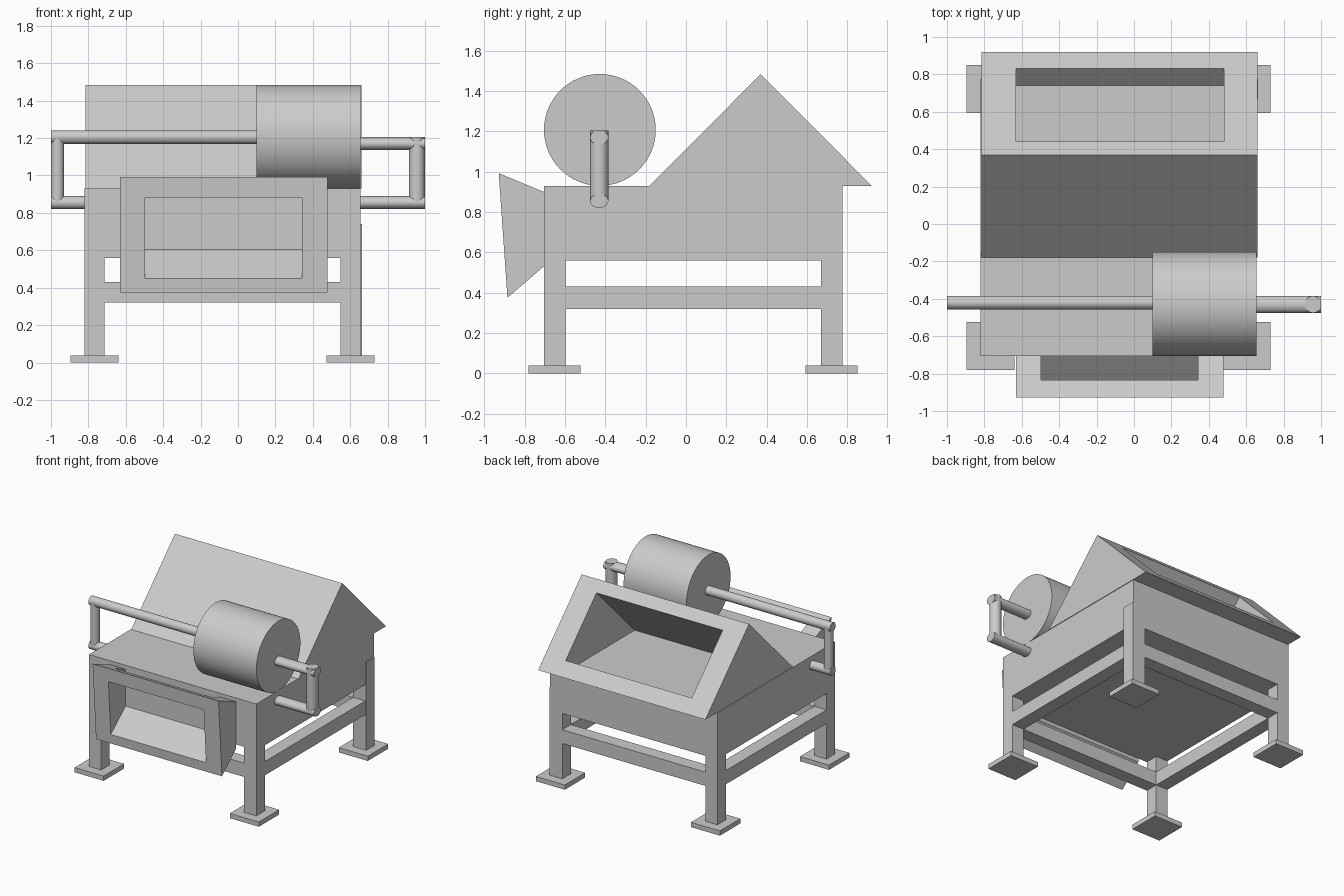
import bpy, bmesh, math
from mathutils import Matrix, Vector

default = bpy.data.objects.get("Cube")
if default:
    bpy.data.objects.remove(default, do_unlink=True)

grey = bpy.data.materials.new("plain_grey")
grey.use_nodes = True
grey.diffuse_color = (0.6, 0.6, 0.6, 1)
grey.node_tree.nodes["Principled BSDF"].inputs["Base Color"].default_value = (0.6, 0.6, 0.6, 1)


def finish(name, bm):
    bmesh.ops.recalc_face_normals(bm, faces=bm.faces)
    mesh = bpy.data.meshes.new(name)
    bm.to_mesh(mesh)
    bm.free()
    mesh.materials.append(grey)
    obj = bpy.data.objects.new(name, mesh)
    bpy.context.collection.objects.link(obj)
    return obj


def select(obj):
    bpy.ops.object.select_all(action='DESELECT')
    obj.select_set(True)
    bpy.context.view_layer.objects.active = obj


def prism(name, x0, x1, profile):
    """Extrude a (y, z) profile along x."""
    bm = bmesh.new()
    face = bm.faces.new([bm.verts.new((x0, y, z)) for y, z in profile])
    out = bmesh.ops.extrude_face_region(bm, geom=[face])
    verts = [g for g in out["geom"] if isinstance(g, bmesh.types.BMVert)]
    bmesh.ops.translate(bm, verts=verts, vec=(x1 - x0, 0, 0))
    return finish(name, bm)


def box(name, x0, x1, y0, y1, z0, z1):
    return prism(name, x0, x1, [(y0, z0), (y1, z0), (y1, z1), (y0, z1)])


def rod(name, start, end, ra, rb):
    """Cylinder along x or z; ra is its half width in y, rb in the other direction."""
    a, b = Vector(start), Vector(end)
    along_x = abs(b.x - a.x) > abs(b.z - a.z)
    turn = Matrix.Rotation(math.pi / 2, 4, 'Y') if along_x else Matrix.Identity(4)
    bm = bmesh.new()
    bmesh.ops.create_cone(bm, cap_ends=True, segments=64, radius1=1, radius2=1,
                          depth=(b - a).length,
                          matrix=Matrix.Translation((a + b) / 2) @ turn @ Matrix.Diagonal((rb, ra, 1, 1)))
    obj = finish(name, bm)
    select(obj)
    bpy.ops.object.shade_smooth_by_angle(angle=math.radians(35))
    return obj


def cut(obj, cutter):
    cutter.hide_render = True
    mod = obj.modifiers.new("opening", 'BOOLEAN')
    mod.operation = 'DIFFERENCE'
    mod.solver = 'EXACT'
    mod.object = cutter
    select(obj)
    bpy.ops.object.modifier_apply(modifier=mod.name)
    bpy.data.objects.remove(cutter, do_unlink=True)


# Main body
LEFT, RIGHT, FRONT, BACK = -0.82, 0.655, -0.705, 0.775
box("body", LEFT, RIGHT, FRONT, BACK, 0.56, 0.93)

# Legs and foot plates
W = 0.107
for side, x in (("left", LEFT), ("right", RIGHT - W)):
    for end, y in (("front", FRONT), ("back", BACK - W)):
        proud = 0.007 if (side, end) == ("right", "back") else 0
        top = 0.74 if proud else 0.56
        box(f"{end}_{side}_leg", x, x + W + proud, y, y + W, 0.035, top)
        cx, cy = x + W / 2, y + W / 2
        box(f"{end}_{side}_foot", cx - 0.128, cx + 0.128, cy - 0.128, cy + 0.128, 0, 0.038)

# Rails between the legs
for end, y in (("front", FRONT), ("back", BACK - W)):
    box(f"{end}_rail", LEFT + W, RIGHT - W, y, y + W, 0.32, 0.43)
for side, x in (("left", LEFT), ("right", RIGHT - W)):
    box(f"{side}_rail", x, x + W, FRONT + W, BACK - W, 0.32, 0.43)

# Gabled hopper with a slanted opening in its rear slope
hopper = prism("hopper", -0.815, 0.66, [(-0.18, 0.93), (0.92, 0.93), (0.37, 1.483)])
cut(hopper, prism("hopper_cutter", -0.632, 0.48,
                  [(0.54, 1.51), (0.93, 1.12), (0.63, 0.82), (-0.15, 0.82)]))

# Flared chute; its passage rises inward and breaks through the top
chute = prism("chute", -0.632, 0.478,
              [(FRONT, 0.9), (-0.928, 0.992), (-0.885, 0.375), (FRONT, 0.53)])
cut(chute, prism("chute_cutter", -0.498, 0.342,
                 [(-1.02, 0.798), (-0.99, 0.366), (-0.6, 0.693), (-0.6, 1.151)]))

# Drum and its shafts
DY = -0.43
rod("drum", (0.1, -0.427, 1.207), (RIGHT, -0.427, 1.207), 0.277, 0.277)
rod("long_shaft", (-1, -0.42, 1.205), (0.12, -0.42, 1.205), 0.036, 0.036)
rod("short_shaft", (0.64, DY, 1.17), (1, DY, 1.17), 0.045, 0.035)

# Side links down to the body
rod("left_link", (-0.965, -0.42, 0.855), (-0.965, -0.42, 1.205), 0.036, 0.035)
rod("right_link", (0.957, DY, 0.855), (0.957, DY, 1.205), 0.045, 0.043)
rod("left_lower_rod", (-1, -0.42, 0.855), (-0.8, -0.42, 0.855), 0.036, 0.035)
rod("right_lower_rod", (0.64, DY, 0.855), (1, DY, 0.855), 0.045, 0.035)
